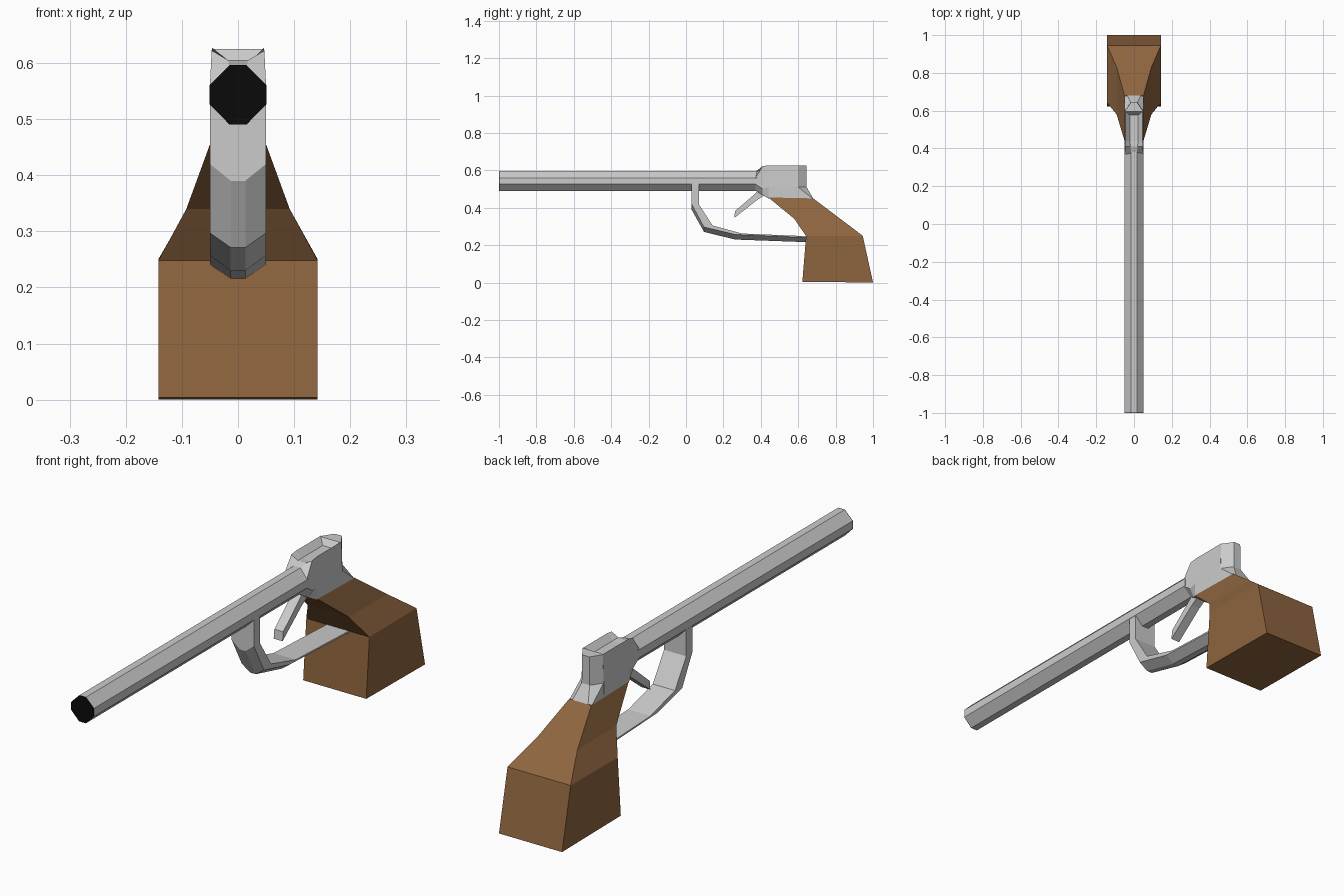
import bpy, bmesh

if "Cube" in bpy.data.objects:
    bpy.data.objects.remove(bpy.data.objects["Cube"])


def loft(name, rings, material=None):
    """Skin a list of closed rings and cap both ends."""
    bm = bmesh.new()
    loops = [[bm.verts.new(p) for p in ring] for ring in rings]
    n = len(loops[0])
    for a, b in zip(loops, loops[1:]):
        for i in range(n):
            j = (i + 1) % n
            bm.faces.new((a[i], a[j], b[j], b[i]))
    bm.faces.new(loops[0])
    bm.faces.new(loops[-1])
    bmesh.ops.recalc_face_normals(bm, faces=bm.faces[:])
    mesh = bpy.data.meshes.new(name)
    bm.to_mesh(mesh)
    bm.free()
    obj = bpy.data.objects.new(name, mesh)
    bpy.context.collection.objects.link(obj)
    if material:
        mesh.materials.append(material)
    return obj


def mirrored(half):
    """Close a +x half outline with its mirror image."""
    return half + [(-x, y, z) for x, y, z in reversed(half)]


def colour(name, rgb):
    mat = bpy.data.materials.new(name)
    mat.diffuse_color = (*rgb, 1)
    mat.use_nodes = True
    mat.node_tree.nodes["Principled BSDF"].inputs["Base Color"].default_value = mat.diffuse_color
    return mat


wood = colour("wood", (0.27, 0.13, 0.05))
black = colour("black", (0.003, 0.003, 0.003))


# Octagonal barrel with a black muzzle face
def octagon(y):
    return mirrored([(x, y, 0.543 + z) for x, z in
                     ((0.015, -0.053), (0.051, -0.016), (0.051, 0.017), (0.015, 0.053))])


loft("barrel", [octagon(-0.998), octagon(0.38)])
loft("muzzle", [octagon(-1.0), octagon(-0.998)], black)

# Breech: octagon flaring into a block with a shallow top channel
breech = [
    (0.37, ((0.015, 0.492), (0.05, 0.527), (0.05, 0.56), (0.015, 0.592))),
    (0.41, ((0.03, 0.467), (0.05, 0.50), (0.047, 0.622), (0.018, 0.605))),
    (0.44, ((0.05, 0.45), (0.05, 0.51), (0.046, 0.627), (0.022, 0.602))),
    (0.60, ((0.05, 0.45), (0.05, 0.51), (0.046, 0.627), (0.022, 0.602))),
]
loft("breech", [mirrored([(x, y, z) for x, z in pts]) for y, pts in breech])

# Chamfered rear block, spreading down to the grip
rear = [
    (0.45, ((0.05, 0.45), (0.05, 0.675), (0.035, 0.68))),
    (0.51, ((0.049, 0.50), (0.049, 0.60), (0.018, 0.645))),
    (0.625, ((0.046, 0.595), (0.046, 0.60), (0.016, 0.645))),
]
loft("breech_rear", [mirrored([(x, y, z) for x, y in pts]) for z, pts in rear])

# Grip: rectangles (half width, front y/z, back y/z)
grip = [
    (0.05, 0.44, 0.455, 0.68, 0.45),
    (0.092, 0.58, 0.34, 0.83, 0.337),
    (0.142, 0.642, 0.248, 0.945, 0.25),
    (0.142, 0.622, 0.004, 1.0, 0.0),
]
loft("grip", [mirrored([(w, yf, zf), (w, yb, zb)]) for w, yf, zf, yb, zb in grip], wood)

# Trigger guard: inner face, side edge and outer keel (y, z)
guard = [
    ((0.07, 0.53), (0.03, 0.53), (0.03, 0.51)),
    ((0.07, 0.417), (0.03, 0.42), (0.03, 0.39)),
    ((0.142, 0.305), (0.096, 0.297), (0.096, 0.271)),
    ((0.30, 0.262), (0.262, 0.257), (0.262, 0.23)),
    ((0.67, 0.247), (0.67, 0.24), (0.67, 0.215)),
]
loft("trigger_guard", [mirrored([(0.05, *i), (0.05, *e), (0.013, *k)]) for i, e, k in guard])

# Trigger blade
trigger = [((0.258, 0.345), (0.262, 0.382)),
           ((0.385, 0.445), (0.37, 0.475)),
           ((0.46, 0.49), (0.40, 0.51))]
loft("trigger", [mirrored([(0.02, *a), (0.02, *b)]) for a, b in trigger])
